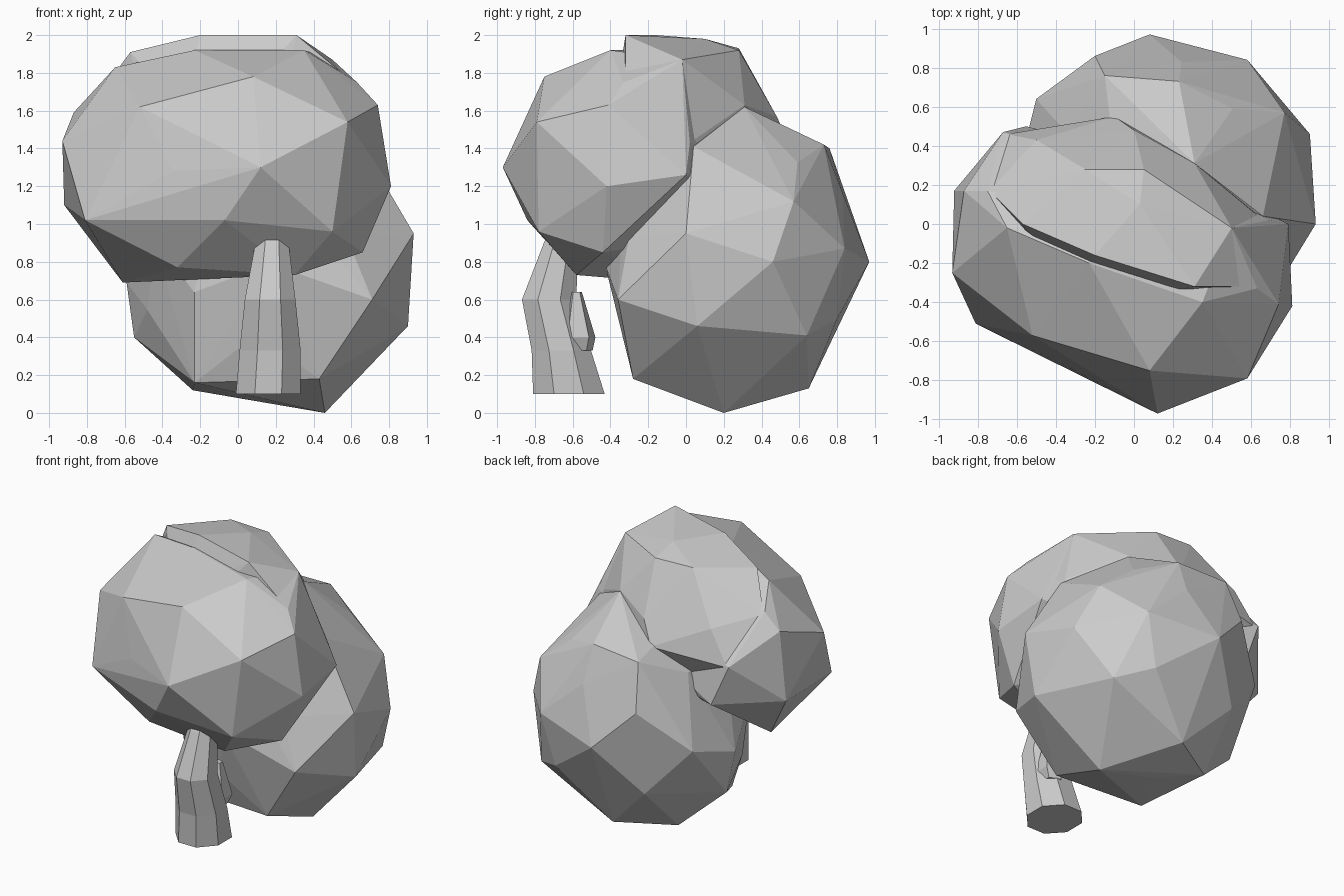
import bpy, bmesh, math
from mathutils import Vector, Euler


def finish(bm, name):
    bmesh.ops.recalc_face_normals(bm, faces=bm.faces[:])
    mesh = bpy.data.meshes.new(name)
    bm.to_mesh(mesh)
    bm.free()
    obj = bpy.data.objects.new(name, mesh)
    bpy.context.collection.objects.link(obj)
    return obj


def clump(name, centre, radii, tilt, pulls):
    """Faceted leaf clump: an icosphere with its nearest corners pulled to key points."""
    bm = bmesh.new()
    bmesh.ops.create_icosphere(bm, subdivisions=2, radius=1)
    rot = Euler(tilt).to_matrix()
    for v in bm.verts:
        p = rot @ v.co
        v.co = Vector(centre) + Vector([p[i] * radii[i] for i in range(3)])
    free = set(bm.verts)
    for p in map(Vector, pulls):
        v = min(free, key=lambda w: (w.co - p).length)
        v.co = p
        free.remove(v)
    for v in bm.verts:
        v.co.z = max(0.0, min(2.0, v.co.z))
    points = [v.co.copy() for v in bm.verts]
    bm.free()
    # rebuild the skin so that the clump stays convex
    bm = bmesh.new()
    for p in points:
        bm.verts.new(p)
    bmesh.ops.convex_hull(bm, input=bm.verts[:])
    loose = [v for v in bm.verts if not v.link_faces]
    bmesh.ops.delete(bm, geom=loose, context='VERTS')
    return finish(bm, name)


def tapered(name, rings, sides):
    """Closed tube through elliptical rings (x, y, z, rx, ry)."""
    bm = bmesh.new()
    loops = []
    for x, y, z, rx, ry in rings:
        angles = [2 * math.pi * (i + 0.5) / sides for i in range(sides)]
        loops.append([bm.verts.new((x + rx * math.cos(a), y + ry * math.sin(a), z))
                      for a in angles])
    for lo, hi in zip(loops, loops[1:]):
        for i in range(sides):
            j = (i + 1) % sides
            bm.faces.new((lo[i], lo[j], hi[j], hi[i]))
    bm.faces.new(loops[0][::-1])
    bm.faces.new(loops[-1])
    return finish(bm, name)


# Lower back foliage
clump("back_foliage", (0.17, 0.25, 0.79), (0.73, 0.68, 0.73), (0, -0.36, 0), [
    (0.46, 0.2, 0), (0.43, -0.28, 0.18), (-0.23, -0.2, 0.16), (-0.24, 0.43, 0.12),
    (0.13, 0.65, 0.13), (0.9, 0.06, 0.46), (0.93, 0, 0.95), (0.9, 0.46, 0.8),
    (0.71, -0.36, 0.6), (0.08, 0.97, 0.8), (0.58, 0.84, 0.87), (0.77, 0.57, 1.12),
    (0.71, 0.64, 0.41), (0.23, 0.73, 1.42), (-0.15, 0.76, 1.4), (-0.55, 0.32, 0.4),
    (-0.59, 0.28, 0.69), (0.31, 0.31, 1.62), (-0.5, 0.64, 0.8), (-0.2, 0.86, 1.08),
    (-0.2, 0.76, 0.46), (0.66, 0.04, 1.41)])

# Front foliage
clump("front_foliage", (-0.07, -0.22, 1.32), (0.66, 0.56, 0.48), (0.1, 0, 0.2), [
    (0.12, -0.97, 1.3), (0.08, -0.75, 1.78), (0.58, -0.79, 1.54), (0.35, -0.4, 1.92),
    (-0.93, -0.25, 1.44), (-0.52, -0.57, 1.62), (-0.81, -0.51, 1.02), (0.81, -0.42, 1.2),
    (0.74, -0.41, 1.63), (0.66, -0.44, 0.85), (0.5, -0.78, 0.96), (-0.07, -0.84, 1.02),
    (-0.32, -0.56, 0.77), (0.3, -0.58, 0.73), (-0.23, -0.2, 1.92), (-0.92, 0.17, 1.1),
    (-0.65, -0.02, 1.83), (-0.87, 0.17, 1.59), (-0.67, 0.47, 1.39), (0.79, 0, 1.26),
    (-0.61, -0.1, 0.69), (-0.55, 0.5, 1.1), (0.69, 0.02, 1.43), (0.5, -0.02, 1.87),
    (0.63, -0.33, 1.75), (-0.75, 0.17, 1.7)])

# Top foliage
clump("top_foliage", (0.0, -0.02, 1.34), (0.54, 0.42, 0.58), (0, 0, 0.3), [
    (-0.57, 0, 1.91), (-0.2, -0.16, 2.0), (0.31, -0.32, 2.0), (0.03, 0.1, 1.98),
    (0.31, 0.31, 1.63), (-0.25, 0.28, 1.93), (0.66, 0.02, 1.43), (0.5, -0.02, 1.87),
    (-0.5, 0.43, 1.61), (0.61, -0.32, 1.75), (-0.74, 0.17, 1.68), (-0.65, 0.46, 1.38),
    (0.05, 0.28, 1.92), (0.0, 0.48, 1.57), (-0.1, 0.55, 1.42)])

# Trunk with a short side stub
tapered("trunk", [(0.16, -0.62, 0.10, 0.185, 0.205), (0.17, -0.66, 0.33, 0.175, 0.17),
                  (0.17, -0.725, 0.60, 0.145, 0.155), (0.18, -0.66, 0.90, 0.095, 0.10),
                  (0.18, -0.62, 1.0, 0.08, 0.09)], 8)
tapered("branch_stub", [(0.23, -0.58, 0.33, 0.07, 0.09), (0.25, -0.57, 0.40, 0.08, 0.095),
                        (0.24, -0.58, 0.64, 0.04, 0.03)], 5)
